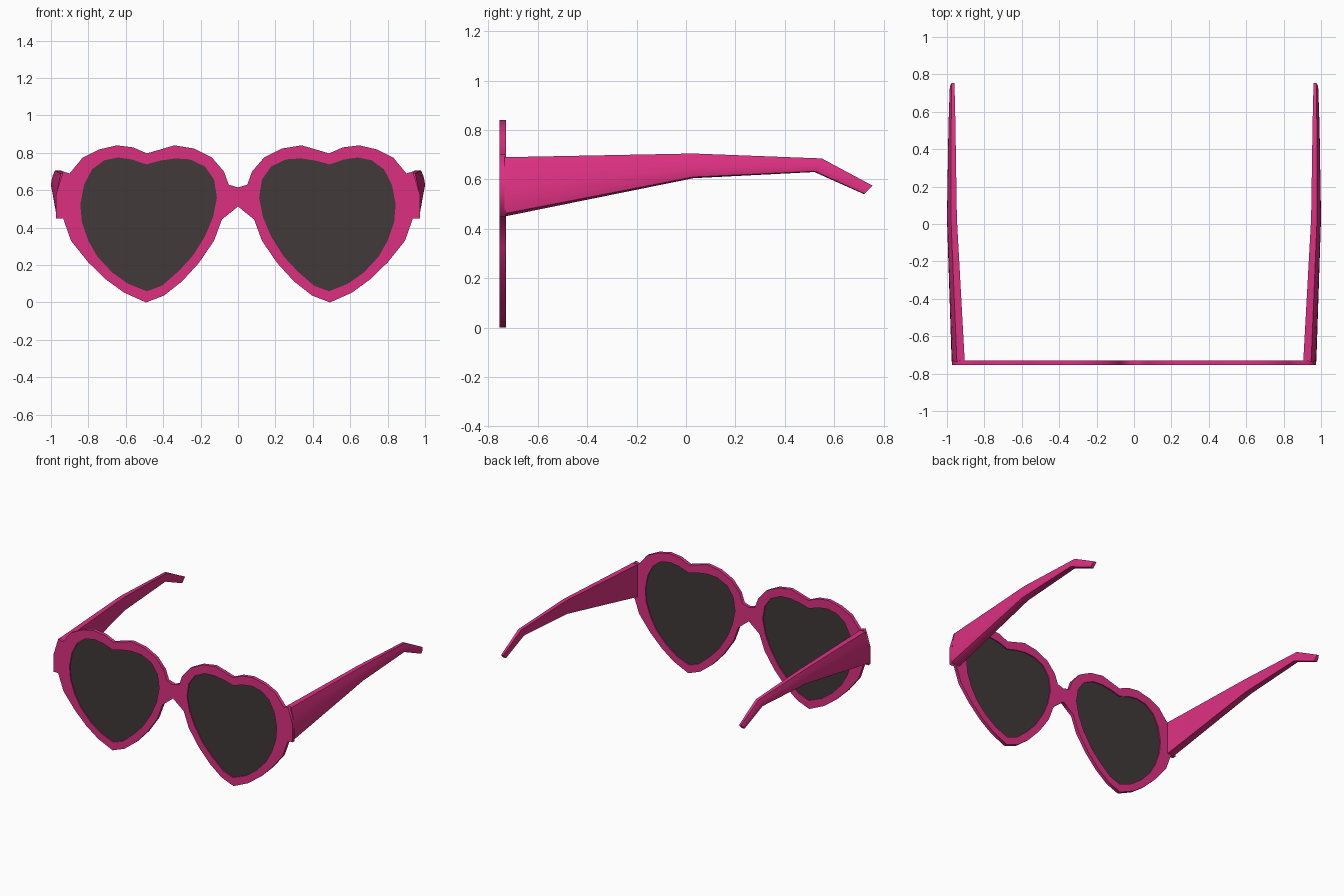
import bpy, bmesh, math

if "Cube" in bpy.data.objects:
    bpy.data.objects.remove(bpy.data.objects["Cube"])


def material(name, rgb):
    m = bpy.data.materials.new(name)
    m.diffuse_color = (*rgb, 1)
    m.use_nodes = True
    m.node_tree.nodes["Principled BSDF"].inputs["Base Color"].default_value = m.diffuse_color
    return m


PINK = material("hot pink", (0.72, 0.03, 0.22))
DARK = material("dark lens", (0.052, 0.041, 0.041))

# Half of the frame outline, from bridge top round the heart to bridge bottom (x, z)
OUTLINE = [(0, .615), (.05, .63), (.075, .70), (.14, .775), (.235, .823), (.34, .84),
           (.487, .797), (.56, .829), (.647, .84), (.743, .818), (.83, .775), (.90, .69),
           (.935, .70), (.972, .58), (.972, .45), (.935, .45),
           (.893, .33), (.80, .214), (.706, .123), (.61, .053), (.492, 0), (.396, .037),
           (.30, .112), (.21, .21), (.128, .33), (.086, .444), (.053, .47), (0, .513)]

# Heart-shaped lens opening (x, z)
HEART = [(.49, .738), (.565, .764), (.64, .775), (.715, .76), (.78, .712), (.823, .63),
         (.843, .525), (.835, .43), (.80, .33), (.752, .245), (.672, .16), (.588, .10),
         (.487, .06), (.406, .09), (.32, .165), (.245, .245), (.177, .353), (.134, .455),
         (.113, .56), (.128, .657), (.177, .727), (.257, .765), (.337, .77), (.417, .758)]


def mirrored(points):
    return [(-x, z) for x, z in reversed(points)]


def plate(name, loops, y, thickness, mat):
    """Filled upright plate; inner loops become holes."""
    cu = bpy.data.curves.new(name, 'CURVE')
    cu.dimensions = '2D'
    cu.fill_mode = 'BOTH'
    cu.extrude = thickness / 2
    for loop in loops:
        sp = cu.splines.new('POLY')
        sp.points.add(len(loop) - 1)
        for p, (x, z) in zip(sp.points, loop):
            p.co = (x, z, 0, 1)
        sp.use_cyclic_u = True
    cu.materials.append(mat)
    ob = bpy.data.objects.new(name, cu)
    ob.location.y = y
    ob.rotation_euler.x = math.pi / 2
    bpy.context.collection.objects.link(ob)
    bpy.ops.object.select_all(action='DESELECT')
    ob.select_set(True)
    bpy.context.view_layer.objects.active = ob
    bpy.ops.object.convert(target='MESH')
    return bpy.context.object


# Temple cross-section: u runs inner to outer, v runs bottom to top
SECTION = [(0, 0), (0, 1), (.6, 1), (.84, .7), (.96, .42), (1, .2), (.93, .05), (.6, 0)]
# Stations: y at bottom, y at top, inner x, outer x, bottom z, top z
STATIONS = [(-.735, -.735, .905, .975, .45, .69),
            (.03, .03, .947, 1.0, .605, .705),
            (.52, .55, .955, .992, .63, .685),
            (.722, .755, .96, .985, .54, .575)]


def temple(name, side):
    bm = bmesh.new()
    rings = [[bm.verts.new((side * (xi + u * (xo - xi)), yb + v * (yt - yb), zb + v * (zt - zb)))
              for u, v in SECTION] for yb, yt, xi, xo, zb, zt in STATIONS]
    n = len(SECTION)
    for a, b in zip(rings, rings[1:]):
        for i in range(n):
            j = (i + 1) % n
            bm.faces.new((a[i], a[j], b[j], b[i]))
    bm.faces.new(rings[0])
    bm.faces.new(rings[-1])
    bmesh.ops.recalc_face_normals(bm, faces=bm.faces)
    me = bpy.data.meshes.new(name)
    bm.to_mesh(me)
    bm.free()
    me.materials.append(PINK)
    ob = bpy.data.objects.new(name, me)
    bpy.context.collection.objects.link(ob)
    bpy.ops.object.select_all(action='DESELECT')
    ob.select_set(True)
    bpy.context.view_layer.objects.active = ob
    bpy.ops.object.shade_smooth_by_angle(angle=math.radians(40))


# Front frame with two heart openings
outline = OUTLINE + mirrored(OUTLINE[1:-1])
plate("front_frame", [outline, HEART, mirrored(HEART)], -.7425, .025, PINK)

# Lenses, set slightly inside the frame thickness
plate("right_lens", [HEART], -.7425, .01, DARK)
plate("left_lens", [mirrored(HEART)], -.7425, .01, DARK)

# Temples
temple("right_temple", 1)
temple("left_temple", -1)
